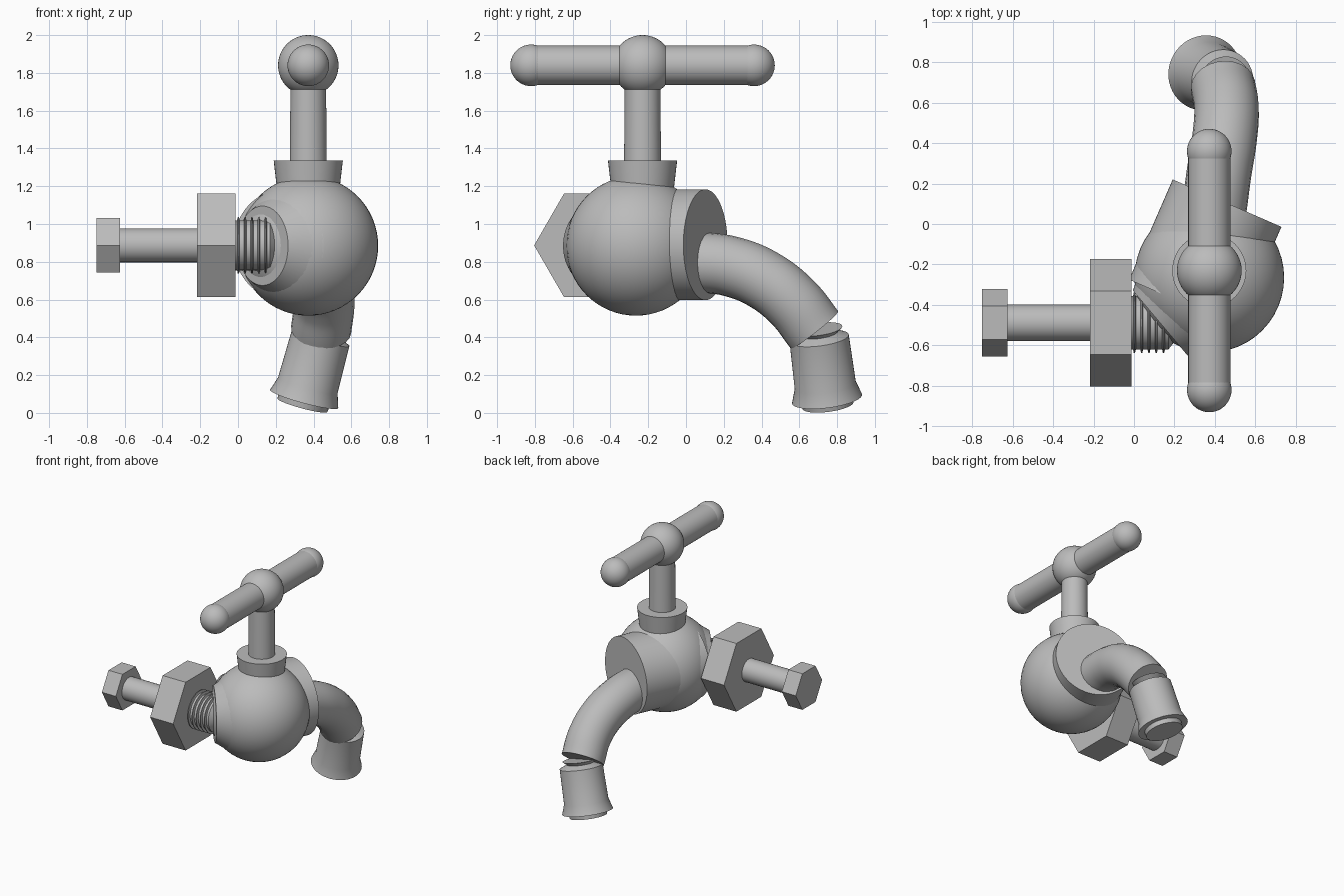
import bpy
import bmesh
import math
from mathutils import Vector

if "Cube" in bpy.data.objects:
    bpy.data.objects.remove(bpy.data.objects["Cube"])

metal = bpy.data.materials.new("grey metal")
metal.use_nodes = True
GREY = (0.5, 0.5, 0.5, 1)
metal.diffuse_color = GREY
metal.node_tree.nodes["Principled BSDF"].inputs["Base Color"].default_value = GREY


def finish(obj, angle=35):
    """Give the part its material and smooth shading."""
    obj.data.materials.clear()
    obj.data.materials.append(metal)
    bpy.ops.object.select_all(action="DESELECT")
    obj.select_set(True)
    bpy.context.view_layer.objects.active = obj
    bpy.ops.object.shade_smooth_by_angle(angle=math.radians(angle))


def lathe(name, origin, axis, profile, sides=48):
    """Turn (distance along axis, radius) points around an axis, with capped ends."""
    axis = Vector(axis).normalized()
    up = Vector((0, 0, 1)) if abs(axis.z) < 0.9 else Vector((0, 1, 0))
    u = axis.cross(up).normalized()
    v = axis.cross(u)
    bm = bmesh.new()
    rings = []
    for s, r in profile:
        rings.append([bm.verts.new(Vector(origin) + axis * s
                                   + (u * math.cos(a) + v * math.sin(a)) * r)
                      for a in (math.tau * i / sides for i in range(sides))])
    for low, high in zip(rings, rings[1:]):
        for i in range(sides):
            j = (i + 1) % sides
            bm.faces.new((low[i], low[j], high[j], high[i]))
    bm.faces.new(rings[0])
    bm.faces.new(rings[-1])
    bmesh.ops.recalc_face_normals(bm, faces=bm.faces)
    mesh = bpy.data.meshes.new(name)
    bm.to_mesh(mesh)
    bm.free()
    obj = bpy.data.objects.new(name, mesh)
    bpy.context.collection.objects.link(obj)
    finish(obj)
    return obj


def ball(name, centre, radius):
    bpy.ops.mesh.primitive_uv_sphere_add(segments=48, ring_count=32,
                                         radius=radius, location=centre)
    obj = bpy.context.object
    obj.name = name
    finish(obj)


# Valve body with its outlet stub and tapered inlet collar
ball("valve_body", (0.372, -0.265, 0.885), 0.37)
lathe("outlet_stub", (0.46, 0.103, 0.89), (-0.4, -0.917, 0), [(0, 0.293), (0.54, 0.293)], 64)
lathe("inlet_collar", (0.13, -0.49, 0.885), (0.76, 0.64, 0), [(0, 0.21), (0.16, 0.312)], 64)

# Bonnet, stem and T-handle
X, Y, BAR_Z = 0.372, -0.23, 1.84
lathe("bonnet", (X, Y, 1.12), (0, 0, 1), [(0, 0.158), (0.215, 0.183)])
lathe("stem", (X, Y, 1.3), (0, 0, 1), [(0, 0.098), (0.45, 0.094)])
ball("handle_hub", (X, Y, BAR_Z), 0.16)
lathe("handle_bar", (X, Y - 0.59, BAR_Z), (0, 1, 0), [(0, 0.104), (1.18, 0.104)])
for side, end in (("front", -0.59), ("back", 0.59)):
    ball(side + "_handle_knob", (X, Y + end, BAR_Z), 0.11)

# Inlet bolt: head, shank, large nut and threaded end
BOLT_Y, BOLT_Z = -0.488, 0.887
along_x = (1, 0, 0)


def bolt_part(name, x, profile, sides=48):
    lathe(name, (x, BOLT_Y, BOLT_Z), along_x, profile, sides)


bolt_part("bolt_head", -0.75, [(0, 0.167), (0.124, 0.167)], 6)
bolt_part("bolt_shank", -0.64, [(0, 0.09), (0.45, 0.09)])
bolt_part("large_nut", -0.217, [(0, 0.316), (0.204, 0.316)], 6)
thread = [(0, 0.132)]
for i in range(5):
    x = 0.015 + i * 0.036
    thread += [(x, 0.132), (x + 0.004, 0.15), (x + 0.01, 0.15), (x + 0.014, 0.132)]
bolt_part("threaded_end", -0.02, thread + [(0.19, 0.132), (0.215, 0.1)])

# Curved spout pipe
path = [(0.385, 0.0, 0.797), (0.4, 0.1, 0.795), (0.42, 0.25, 0.772),
        (0.447, 0.42, 0.7), (0.457, 0.57, 0.58), (0.44, 0.68, 0.44)]
curve = bpy.data.curves.new("spout_pipe", "CURVE")
curve.dimensions = "3D"
curve.bevel_depth = 0.16
curve.bevel_resolution = 10
curve.use_fill_caps = True
spline = curve.splines.new("BEZIER")
spline.bezier_points.add(len(path) - 1)
for point, co in zip(spline.bezier_points, path):
    point.co = co
    point.handle_left_type = point.handle_right_type = "AUTO"
pipe = bpy.data.objects.new("spout_pipe", curve)
bpy.context.collection.objects.link(pipe)
bpy.ops.object.select_all(action="DESELECT")
pipe.select_set(True)
bpy.context.view_layer.objects.active = pipe
bpy.ops.object.convert(target="MESH")
finish(bpy.context.object)

# Nozzle with pinched neck, flared lip and inner disc
lathe("nozzle", (0.437, 0.705, 0.395), (-0.27, 0.13, -1),
      [(-0.05, 0.13), (-0.025, 0.1), (0, 0.158), (0.26, 0.163),
       (0.335, 0.187), (0.335, 0.14), (0.37, 0.137)])
